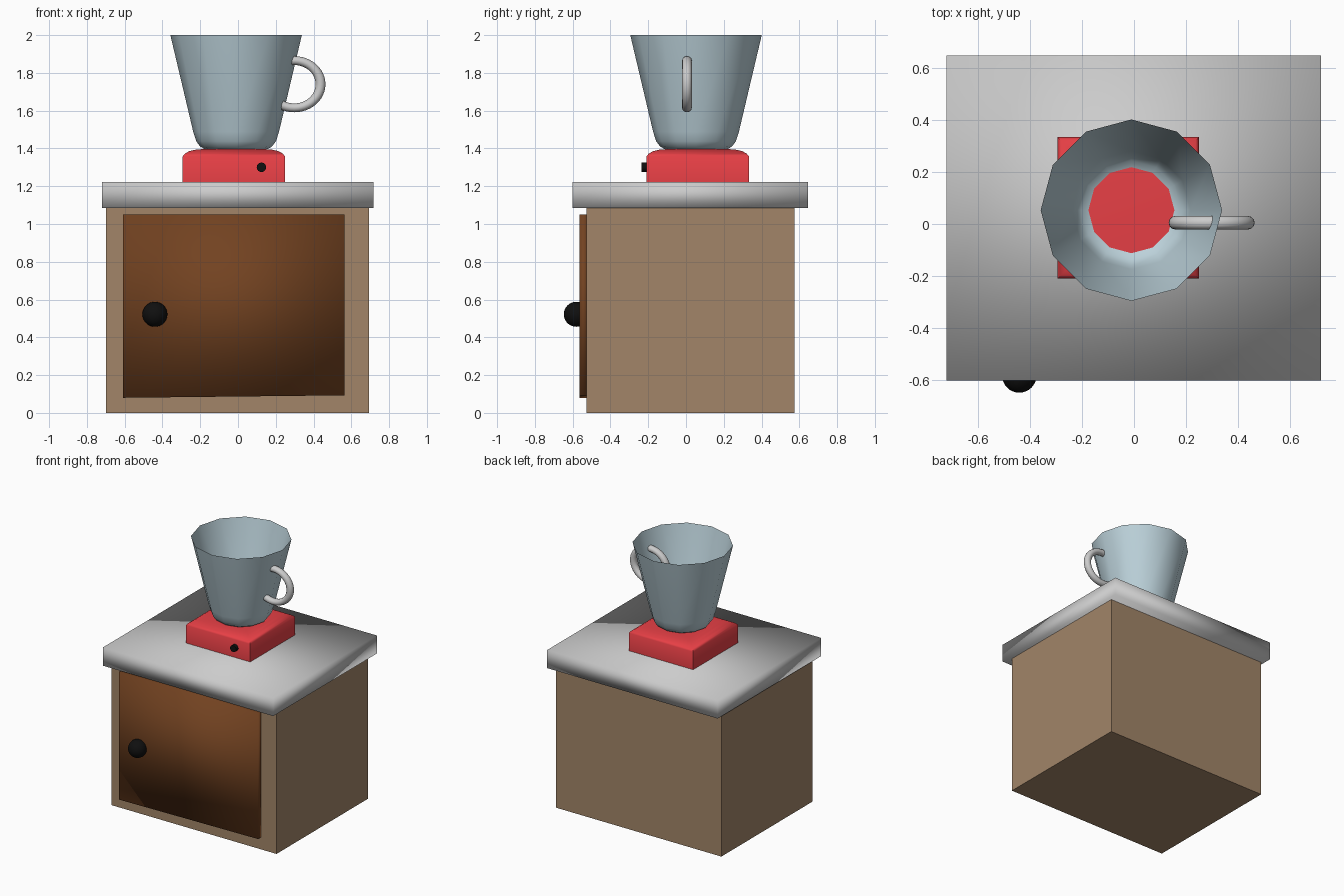
import bpy, bmesh, math
from mathutils import Matrix

if "Cube" in bpy.data.objects:
    bpy.data.objects.remove(bpy.data.objects["Cube"])


def mat(name, r, g, b):
    m = bpy.data.materials.new(name)
    m.diffuse_color = (r, g, b, 1)
    m.use_nodes = True
    m.node_tree.nodes["Principled BSDF"].inputs["Base Color"].default_value = m.diffuse_color
    return m


WOOD = mat("light_wood", 0.36, 0.235, 0.14)
DOOR = mat("dark_wood", 0.17, 0.055, 0.015)
BLACK = mat("black", 0.005, 0.005, 0.005)
RED = mat("red", 0.8, 0.05, 0.06)
GLASS = mat("glass_blue", 0.50, 0.64, 0.70)


def finish(name, bm, material=None, smooth=False):
    bmesh.ops.recalc_face_normals(bm, faces=bm.faces)
    me = bpy.data.meshes.new(name)
    bm.to_mesh(me)
    bm.free()
    ob = bpy.data.objects.new(name, me)
    bpy.context.collection.objects.link(ob)
    if material:
        me.materials.append(material)
    for p in me.polygons:
        p.use_smooth = smooth
    return ob


def box(name, x, y, z, material=None, smooth=False):
    bm = bmesh.new()
    bmesh.ops.create_cube(bm, size=1)
    for v in bm.verts:
        v.co = [(a + b) / 2 + c * (b - a) for (a, b), c in zip((x, y, z), v.co)]
    return finish(name, bm, material, smooth)


def stack(name, cx, cy, profile, sides, start, material, caps, smooth):
    """Rings of (radius, z) joined into a lofted solid or shell."""
    bm = bmesh.new()
    rings = []
    for r, z in profile:
        angs = [start + 2 * math.pi * i / sides for i in range(sides)]
        rings.append([bm.verts.new((cx + r * math.cos(a), cy + r * math.sin(a), z)) for a in angs])
    for lo, hi in zip(rings, rings[1:]):
        for i in range(sides):
            j = (i + 1) % sides
            bm.faces.new((lo[i], lo[j], hi[j], hi[i]))
    if caps:
        bm.faces.new(rings[0][::-1])
        bm.faces.new(rings[-1])
    return finish(name, bm, material, smooth)


# Cabinet and worktop
box("cabinet_body", (-0.70, 0.693), (-0.526, 0.574), (0, 1.09), WOOD)
box("worktop", (-0.72, 0.717), (-0.60, 0.647), (1.085, 1.223), None, True)

# Door with slightly skewed lower edge
door = box("cabinet_door", (-0.61, 0.563), (-0.563, -0.52), (0.08, 1.05), DOOR, True)
for v in door.data.vertices:
    if v.co.z < 0.5 and v.co.x > 0:
        v.co.z = 0.093

# Door knob
bm = bmesh.new()
bmesh.ops.create_uvsphere(bm, u_segments=32, v_segments=16, radius=0.066,
                          matrix=Matrix.Translation((-0.44, -0.581, 0.522)))
finish("door_knob", bm, BLACK, True)

# Mixer base with rounded top edge
q = math.sqrt(2)
base = stack("mixer_base", -0.022, 0.062,
             [(h * q, z) for h, z in ((0.271, 1.22), (0.271, 1.358), (0.259, 1.373),
                                      (0.235, 1.386), (0.205, 1.393), (0.17, 1.396))],
             4, math.pi / 4, RED, True, True)
base.data.set_sharp_from_angle(angle=math.radians(40))

# Button on the base
bm = bmesh.new()
bmesh.ops.create_cone(bm, cap_ends=True, segments=24, radius1=0.025, radius2=0.025, depth=0.04,
                      matrix=Matrix.Translation((0.124, -0.216, 1.30)) @ Matrix.Rotation(math.pi / 2, 4, 'X'))
finish("power_button", bm, BLACK)

# Twelve-sided open jug
stack("jug", -0.01, 0.053,
      [(0.165, 1.396), (0.19, 1.41), (0.211, 1.438), (0.227, 1.488), (0.348, 2.0)],
      12, 0, GLASS, False, True)

# Jug handle: ring passing through the jug wall
bpy.ops.mesh.primitive_torus_add(major_segments=48, minor_segments=12, major_radius=0.139,
                                 minor_radius=0.026, location=(0.298, 0.005, 1.74),
                                 rotation=(math.pi / 2, 0, 0))
handle = bpy.context.object
handle.name = "jug_handle"
handle.scale = (1, 0.9, 1)
bpy.ops.object.shade_smooth()
